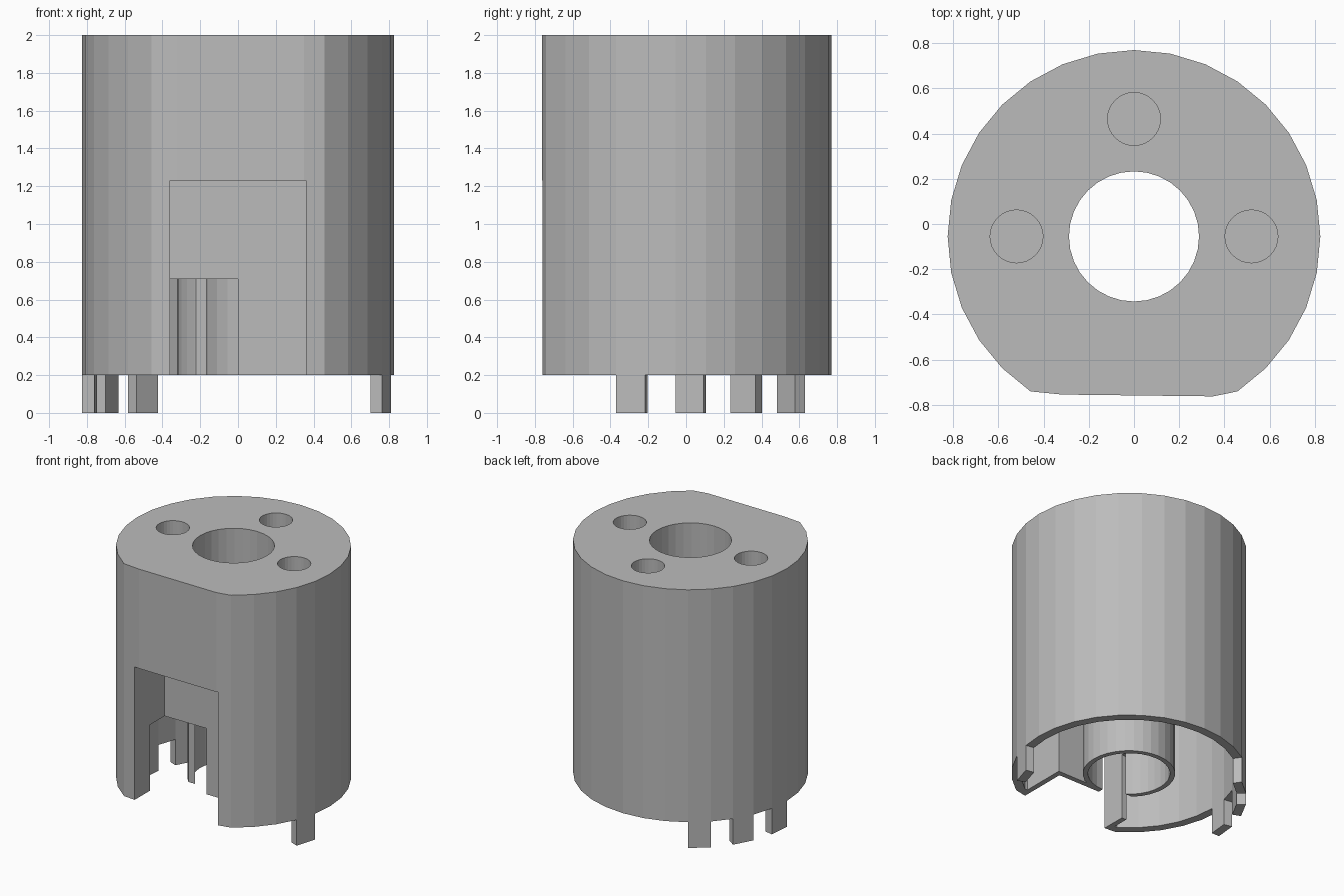
import bpy, bmesh
from math import sin, cos, radians

cube = bpy.data.objects.get("Cube")
if cube:
    bpy.data.objects.remove(cube, do_unlink=True)

CY = -0.055                 # axis of the housing
R_OUT, R_IN = 0.825, 0.76   # shell radii
STEP = 11.25                # 32-sided circles

grey = bpy.data.materials.new("plain grey")
grey.use_nodes = True
grey.diffuse_color = (0.5, 0.5, 0.5, 1)
grey.node_tree.nodes["Principled BSDF"].inputs["Base Color"].default_value = (0.5, 0.5, 0.5, 1)


def circle(r, x=0, y=0):
    return [(x + r * cos(radians(i * STEP)), y + r * sin(radians(i * STEP))) for i in range(32)]


def rect(x0, x1, y0, y1):
    return [(x0, y0), (x1, y0), (x1, y1), (x0, y1)]


def prism(name, points, z0, z1):
    """Extrude a plan outline (relative to the axis) from z0 to z1."""
    bm = bmesh.new()
    base = bm.faces.new([bm.verts.new((x, y + CY, z0)) for x, y in points])
    top = bmesh.ops.extrude_face_region(bm, geom=[base])["geom"]
    bmesh.ops.translate(bm, vec=(0, 0, z1 - z0),
                        verts=[v for v in top if isinstance(v, bmesh.types.BMVert)])
    bmesh.ops.recalc_face_normals(bm, faces=bm.faces)
    mesh = bpy.data.meshes.new(name)
    bm.to_mesh(mesh)
    bm.free()
    mesh.materials.append(grey)
    obj = bpy.data.objects.new(name, mesh)
    bpy.context.scene.collection.objects.link(obj)
    return obj


def combine(target, operation, points, z0, z1):
    """Apply a boolean with a temporary prism."""
    tool = prism("cutter", points, z0, z1)
    tool.hide_render = True
    mod = target.modifiers.new("shape", 'BOOLEAN')
    mod.operation, mod.object, mod.solver = operation, tool, 'EXACT'
    bpy.context.view_layer.update()
    graph = bpy.context.evaluated_depsgraph_get()
    mesh = bpy.data.meshes.new_from_object(target.evaluated_get(graph))
    target.modifiers.clear()
    target.data = mesh
    bpy.data.objects.remove(tool, do_unlink=True)


# Outer shell outline with a flat front
arc = [i * STEP for i in range(-5, 22)]
outline = [(R_OUT * cos(radians(a)), R_OUT * sin(radians(a))) for a in arc]
outline += [(-0.32, -0.70), (0.35, -0.708)]
cavity = [(R_IN * cos(radians(a)), R_IN * sin(radians(a))) for a in arc]

housing = prism("housing", outline, 0.1, 2.0)
combine(housing, 'DIFFERENCE', cavity, 0.0, 1.25)

# Central tube and the box behind the front notch
combine(housing, 'UNION', circle(0.324), 0.1, 1.4)
combine(housing, 'UNION', rect(-0.4, 0.4, -0.69, -0.29), 0.1, 1.35)

# Bore, front notch and the opening in its inner corner
combine(housing, 'DIFFERENCE', circle(0.288), -0.1, 2.2)
combine(housing, 'DIFFERENCE', rect(-0.36, 0.36, -0.9, -0.33), -0.1, 1.23)
combine(housing, 'DIFFERENCE', rect(-0.45, 0, -0.506, -0.235), -0.1, 0.71)

# Blind screw holes
for x, y in ((-0.52, 0), (0.52, 0), (0, 0.52)):
    combine(housing, 'DIFFERENCE', circle(0.117, x, y), 1.5, 2.2)

# Level bottom edge
combine(housing, 'DIFFERENCE', rect(-1, 1, -1, 1), -0.2, 0.2)

# Locating tabs below the rim
for i, a in enumerate((-22.5, 123.75, 146.25, 168.75)):
    a0, a1 = radians(a), radians(a + STEP)
    prism("tab_%d" % (i + 1),
          [(r * cos(t), r * sin(t)) for r, t in ((R_IN, a0), (R_OUT, a0), (R_OUT, a1), (R_IN, a1))],
          0.0, 0.2)
